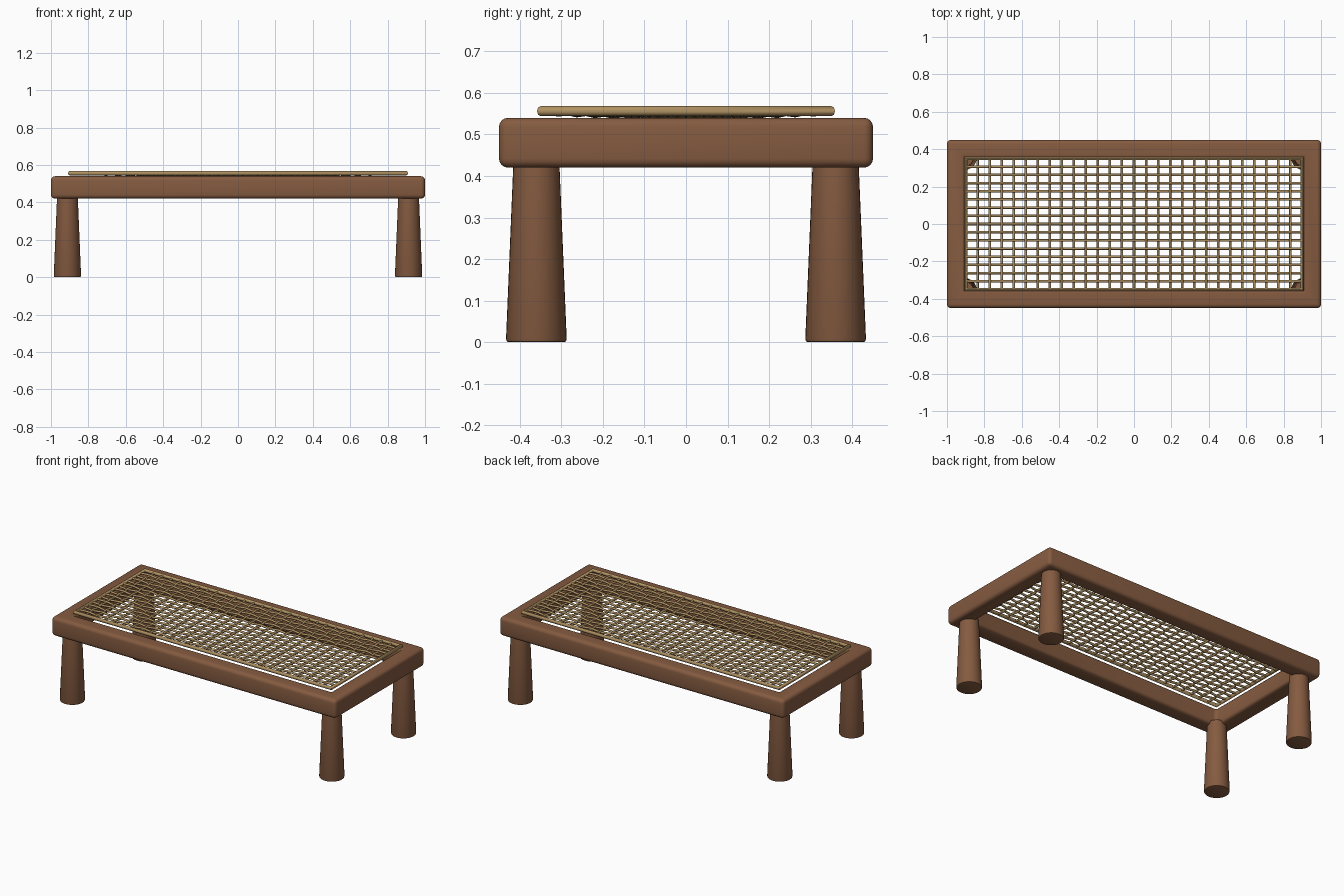
import bpy, bmesh, math

if "Cube" in bpy.data.objects:
    bpy.data.objects.remove(bpy.data.objects["Cube"])


def material(name, rgb):
    m = bpy.data.materials.new(name)
    m.diffuse_color = (*rgb, 1)
    m.use_nodes = True
    m.node_tree.nodes["Principled BSDF"].inputs["Base Color"].default_value = m.diffuse_color
    return m


WOOD = material("brown_wood", (0.235, 0.105, 0.052))
CANE = material("tan_cane", (0.44, 0.29, 0.125))


def mesh_object(name, bm, mat):
    bmesh.ops.recalc_face_normals(bm, faces=bm.faces)
    me = bpy.data.meshes.new(name)
    bm.to_mesh(me)
    bm.free()
    me.materials.append(mat)
    ob = bpy.data.objects.new(name, me)
    bpy.context.collection.objects.link(ob)
    return ob


def select(ob):
    bpy.ops.object.select_all(action='DESELECT')
    ob.select_set(True)
    bpy.context.view_layer.objects.active = ob


def smooth(ob, degrees):
    select(ob)
    bpy.ops.object.shade_smooth_by_angle(angle=math.radians(degrees))


def tubes(name, paths, radius, resolution, cyclic=False):
    """Round strands following point lists, turned into one mesh."""
    cu = bpy.data.curves.new(name, 'CURVE')
    cu.dimensions = '3D'
    cu.bevel_depth = radius
    cu.bevel_resolution = resolution
    cu.use_fill_caps = True
    for pts in paths:
        sp = cu.splines.new('POLY')
        sp.points.add(len(pts) - 1)
        for p, co in zip(sp.points, pts):
            p.co = (*co, 1)
        sp.use_cyclic_u = cyclic
    cu.materials.append(CANE)
    ob = bpy.data.objects.new(name, cu)
    bpy.context.collection.objects.link(ob)
    select(ob)
    bpy.ops.object.convert(target='MESH')
    return bpy.context.view_layer.objects.active


# Wooden frame: a rectangular ring with rounded edges
HX, HY = 0.90, 0.35          # half size of the opening
bm = bmesh.new()
rings = []
for sx, sy in ((-1, -1), (1, -1), (1, 1), (-1, 1)):
    section = ((1.0, 0.45, 0.42), (1.0, 0.45, 0.54), (HX, HY, 0.54), (HX, HY, 0.42))
    rings.append([bm.verts.new((sx * x, sy * y, z)) for x, y, z in section])
for i in range(4):
    a, b = rings[i], rings[(i + 1) % 4]
    for k in range(4):
        n = (k + 1) % 4
        bm.faces.new((a[k], b[k], b[n], a[n]))
frame = mesh_object("frame", bm, WOOD)
bev = frame.modifiers.new("rounded_edges", 'BEVEL')
bev.width = 0.022
bev.segments = 4
bev.limit_method = 'ANGLE'
select(frame)
bpy.ops.object.modifier_apply(modifier=bev.name)
smooth(frame, 35)

# Four tapered round legs with a softened foot
PROFILE = ((0.066, 0.0), (0.071, 0.002), (0.073, 0.008), (0.055, 0.44))
SIDES = 32
for sx, side in ((-1, "left"), (1, "right")):
    for sy, end in ((-1, "front"), (1, "back")):
        bm = bmesh.new()
        loops = []
        for r, z in PROFILE:
            loops.append([bm.verts.new((sx * 0.912 + r * math.cos(t), sy * 0.36 + r * math.sin(t), z))
                          for t in (2 * math.pi * k / SIDES for k in range(SIDES))])
        for lo, hi in zip(loops, loops[1:]):
            for k in range(SIDES):
                n = (k + 1) % SIDES
                bm.faces.new((lo[k], lo[n], hi[n], hi[k]))
        bm.faces.new(loops[0])
        bm.faces.new(loops[-1])
        smooth(mesh_object(f"{end}_{side}_leg", bm, WOOD), 40)

# Cane rim around the opening
RIM_Z = 0.556
rim = tubes("cane_rim", [[(-HX, -HY, RIM_Z), (HX, -HY, RIM_Z), (HX, HY, RIM_Z), (-HX, HY, RIM_Z)]],
            0.012, 2, cyclic=True)
smooth(rim, 50)

# Woven seat: strands pass over and under each other and sag a little
NX, NY = 28, 16
SAG, WAVE = 0.010, 0.004


def crossing(i, j, sign):
    u, v = 2 * i / NX - 1, 2 * j / NY - 1
    inside = 0 < i < NX and 0 < j < NY
    z = RIM_Z - SAG * (1 - u * u) * (1 - v * v)
    if inside:
        z += sign * WAVE * (-1) ** (i + j)
    return (u * HX, v * HY, z)


long_paths = [[crossing(i, j, 1) for i in range(NX + 1)] for j in range(1, NY)]
short_paths = [[crossing(i, j, -1) for j in range(NY + 1)] for i in range(1, NX)]
for name, paths in (("long_strands", long_paths), ("short_strands", short_paths)):
    smooth(tubes(name, paths, 0.0068, 2), 60)
